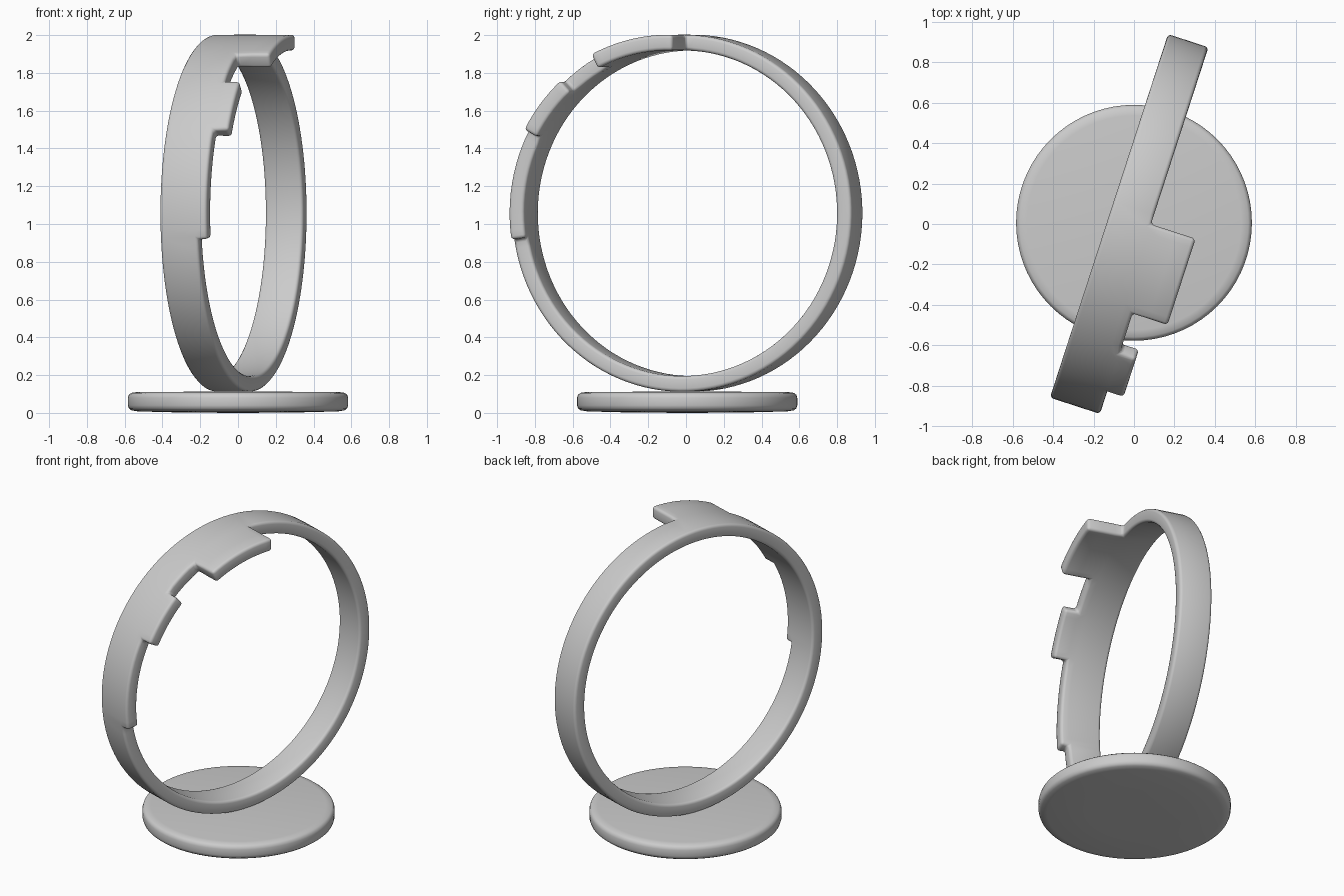
import bpy, bmesh, math
from mathutils import Vector

if "Cube" in bpy.data.objects:
    bpy.data.objects.remove(bpy.data.objects["Cube"])

R_OUT, THICK, CENTRE_Z = 0.945, 0.083, 1.057


def finish(bm, name):
    mesh = bpy.data.meshes.new(name)
    bm.to_mesh(mesh)
    bm.free()
    ob = bpy.data.objects.new(name, mesh)
    bpy.context.collection.objects.link(ob)
    return ob


def smooth(ob):
    bpy.ops.object.select_all(action='DESELECT')
    ob.select_set(True)
    bpy.context.view_layer.objects.active = ob
    bpy.ops.object.shade_smooth_by_angle(angle=math.radians(40))


# Upright hoop: sectors (start angle from top, end angle, side position of the stepped edge)
columns = [-0.13, 0.08, 0.13, 0.215, 0.312]
sectors = [(-1.5, 27, 0.312), (27, 42, 0.13), (42, 62, 0.215),
           (62, 98.5, 0.13), (98.5, 358.5, 0.08)]
bm = bmesh.new()
for start, end, edge in sectors:
    n = max(1, round((end - start) / 3))
    for i in range(n):
        a0, a1 = (math.radians(start + (end - start) * k / n) for k in (i, i + 1))
        for w0, w1 in zip(columns, columns[1:]):
            if w1 <= edge + 1e-4:
                corners = [(a0, w0), (a1, w0), (a1, w1), (a0, w1)]
                bm.faces.new([bm.verts.new((w, -R_OUT * math.sin(a), R_OUT * math.cos(a)))
                              for a, w in corners])
bmesh.ops.remove_doubles(bm, verts=bm.verts, dist=1e-4)
hoop = finish(bm, "stepped_hoop")
hoop.location.z = CENTRE_Z
hoop.rotation_euler.z = math.radians(-18)
solid = hoop.modifiers.new("thickness", 'SOLIDIFY')
solid.thickness = THICK
solid.offset = -1
bevel = hoop.modifiers.new("soft_edges", 'BEVEL')
bevel.width = 0.018
bevel.segments = 3
bevel.limit_method = 'ANGLE'
bevel.angle_limit = math.radians(40)
smooth(hoop)

# Round base disc, lathed from a softly rounded profile
profile = [(0, 0), (0.3, 0.002), (0.53, 0.008), (0.565, 0.014), (0.578, 0.024), (0.583, 0.04),
           (0.583, 0.08), (0.578, 0.096), (0.565, 0.106), (0.53, 0.111), (0, 0.113)]
bm = bmesh.new()
verts = [bm.verts.new((r, 0, z)) for r, z in profile]
edges = [bm.edges.new(pair) for pair in zip(verts, verts[1:])]
bmesh.ops.spin(bm, geom=verts + edges, cent=Vector(), axis=Vector((0, 0, 1)),
               angle=2 * math.pi, steps=72)
bmesh.ops.remove_doubles(bm, verts=bm.verts, dist=1e-4)
bmesh.ops.recalc_face_normals(bm, faces=bm.faces)
base = finish(bm, "base_disc")
base.location.y = 0.006
smooth(base)
